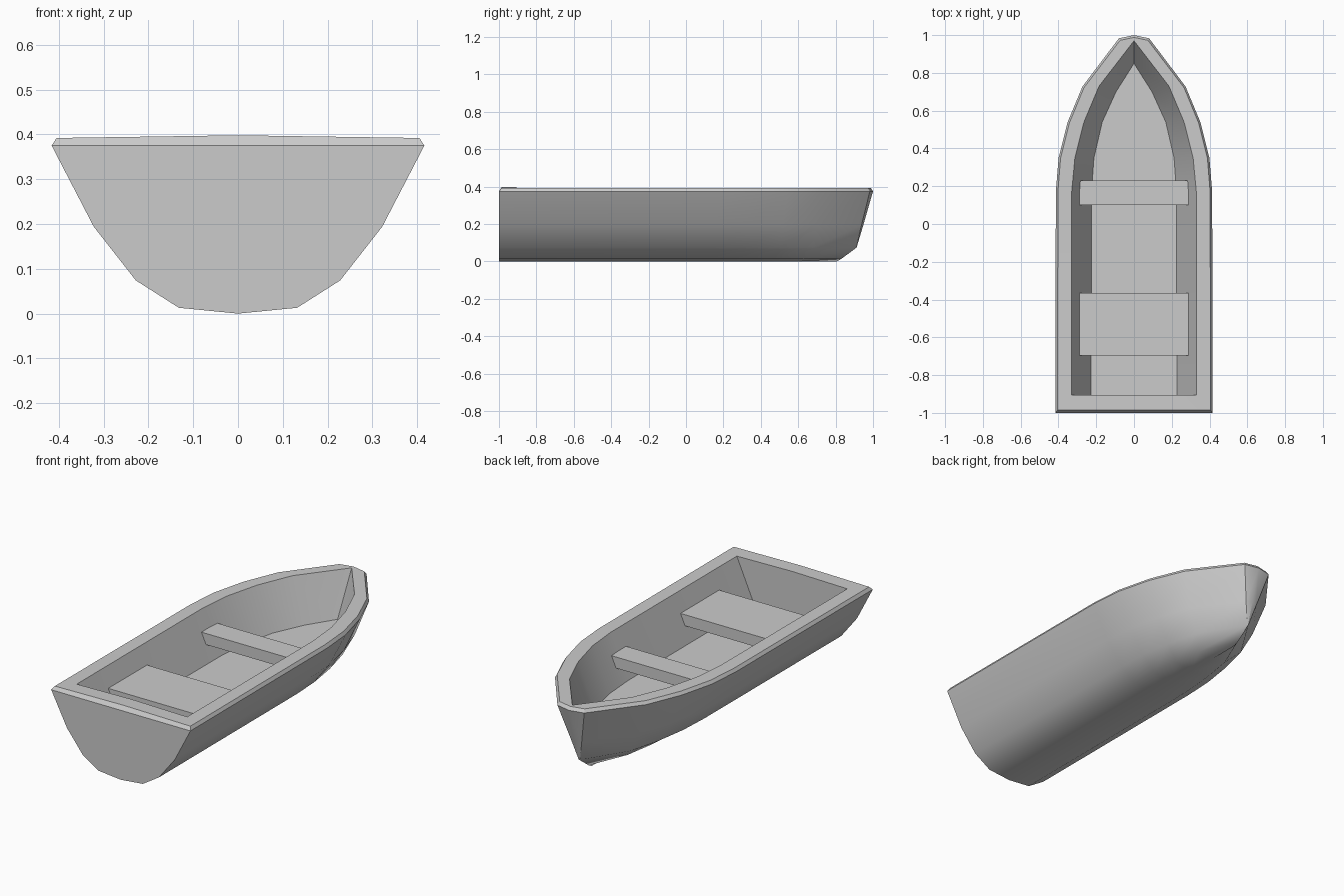
import bpy, bmesh

if "Cube" in bpy.data.objects:
    bpy.data.objects.remove(bpy.data.objects["Cube"])

STATIONS = [-1.0, 0.17, 0.35, 0.54, 0.73]          # hull stations, stern to bow
WIDTHS = [1.0, 0.995, 0.96, 0.845, 0.655]          # width of each station


def hull_level(x, z, y_bow, x_bow, y_stem, rise=0.0, y_stern=-1.0):
    """Half outline of the outer hull at one height."""
    pts = [(0, y_stern, z + rise)]
    for y, w in zip(STATIONS, WIDTHS):
        if y < 0:
            y = y_stern
        elif y > 0.17:
            y = 0.17 + (y - 0.17) * (y_bow - 0.17) / (0.985 - 0.17)
        pts.append((x * w, y, z))
    return pts + [(x_bow, y_bow, z), (0, y_stem, z)]


def inner_level(z, ys, xs, rise=0.0):
    """Half outline of the inside of the boat."""
    return [(0, ys[0], z + rise)] + [(x, y, z) for x, y in zip(xs, ys)] + [(0, ys[-1], z)]


levels = [
    # keel, bilge and sides
    hull_level(0.0, 0.0, 0.805, 0.0, 0.805),
    hull_level(0.132, 0.013, 0.83, 0.0, 0.83),
    hull_level(0.228, 0.074, 0.91, 0.004, 0.912),
    hull_level(0.322, 0.194, 0.938, 0.034, 0.948),
    hull_level(0.416, 0.375, 0.983, 0.08, 1.0),
    # rounded gunwale edge
    hull_level(0.405, 0.392, 0.972, 0.074, 0.988, 0.006, -0.985),
    # inner gunwale edge and floor
    inner_level(0.392, [-0.905, 0.17, 0.35, 0.54, 0.73, 0.97],
                [0.33, 0.33, 0.313, 0.265, 0.185, 0.0], 0.006),
    inner_level(0.16, [-0.905, 0.17, 0.35, 0.54, 0.70, 0.85],
                [0.227, 0.225, 0.212, 0.168, 0.095, 0.0]),
]


def finish(name, bm, smooth):
    bmesh.ops.remove_doubles(bm, verts=bm.verts, dist=0.0005)
    bmesh.ops.dissolve_degenerate(bm, edges=bm.edges, dist=0.0005)
    bmesh.ops.recalc_face_normals(bm, faces=bm.faces)
    mesh = bpy.data.meshes.new(name)
    bm.to_mesh(mesh)
    bm.free()
    ob = bpy.data.objects.new(name, mesh)
    bpy.context.collection.objects.link(ob)
    if smooth:
        bpy.ops.object.select_all(action='DESELECT')
        ob.select_set(True)
        bpy.context.view_layer.objects.active = ob
        bpy.ops.object.shade_smooth_by_angle(angle=0.56)
    return ob


# Hull: bridge neighbouring levels on both sides, then close the floor
bm = bmesh.new()
for side in (1, -1):
    rings = [[bm.verts.new((side * x, y, z)) for x, y, z in lv] for lv in levels]
    for a, b in zip(rings, rings[1:]):
        for i in range(len(a) - 1):
            bm.faces.new((a[i], a[i + 1], b[i + 1], b[i]))
    bm.faces.new(rings[-1])
finish("hull", bm, True)


# Seats: planks whose ends follow the sloping walls
def seat(name, y0, y1, top=0.30, thick=0.06):
    bm = bmesh.new()
    ends = [[bm.verts.new(p) for p in (
        (-0.29, y, top), (0.29, y, top), (0.264, y, top - thick), (-0.264, y, top - thick))]
        for y in (y0, y1)]
    bm.faces.new(ends[0])
    bm.faces.new(ends[1])
    for i in range(4):
        j = (i + 1) % 4
        bm.faces.new((ends[0][i], ends[0][j], ends[1][j], ends[1][i]))
    finish(name, bm, False)


seat("stern_seat", -0.695, -0.365)
seat("middle_seat", 0.10, 0.23)
